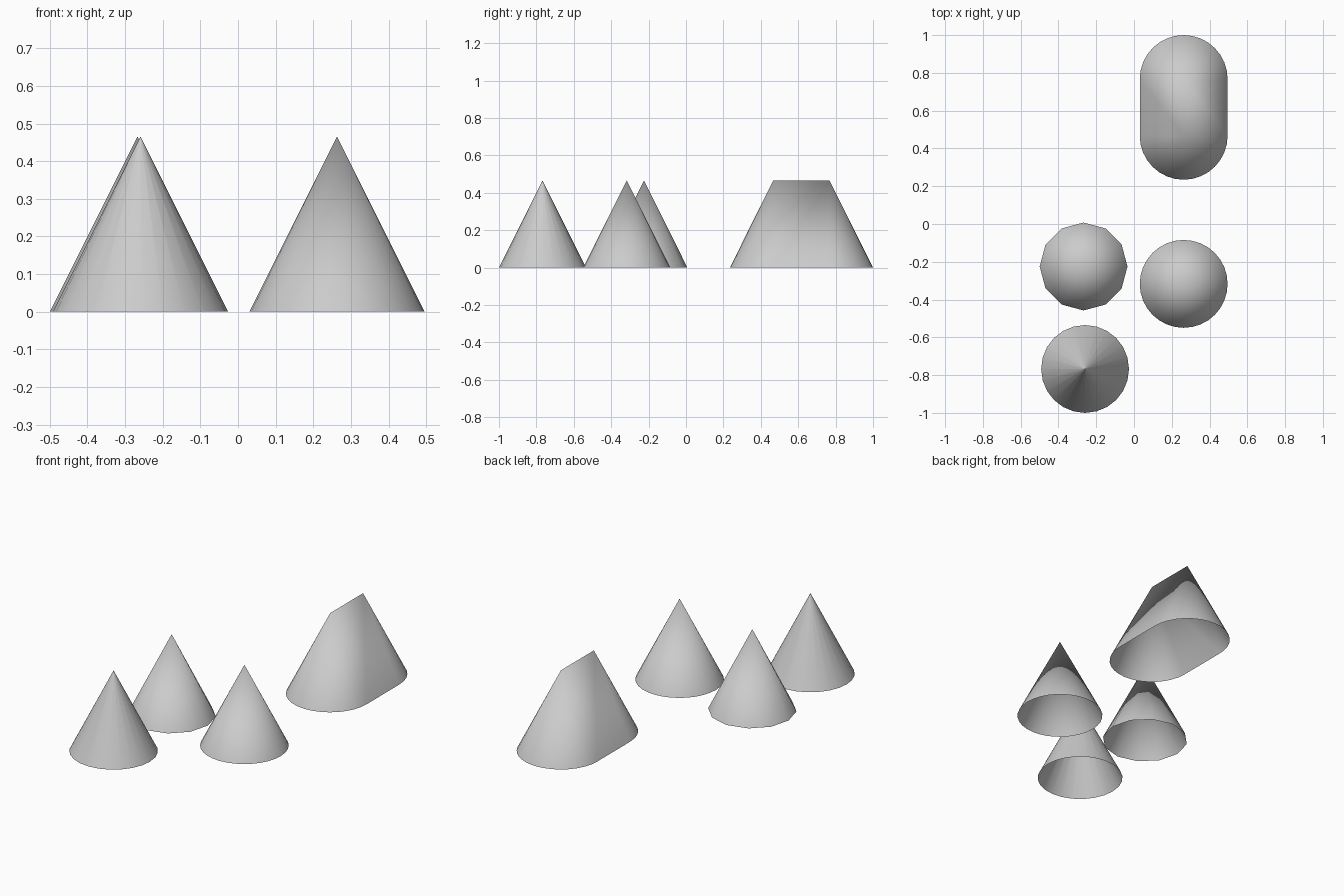
import bpy
import math

if "Cube" in bpy.data.objects:
    bpy.data.objects.remove(bpy.data.objects["Cube"])

R, H = 0.2325, 0.466   # shared base radius and height


def add_object(name, verts, faces):
    mesh = bpy.data.meshes.new(name)
    mesh.from_pydata(verts, [], faces)
    mesh.shade_smooth()
    obj = bpy.data.objects.new(name, mesh)
    bpy.context.collection.objects.link(obj)
    return obj


def arc(cx, cy, count, start, step):
    return [(cx + R * math.cos(start + i * step), cy + R * math.sin(start + i * step), 0)
            for i in range(count)]


def cone(name, cx, cy, sides, split_tip=False):
    """Open-bottomed cone; split_tip gives every side its own tip for a crisp point."""
    rim = arc(cx, cy, sides, 0, 2 * math.pi / sides)
    tips = [(cx, cy, H)] * (sides if split_tip else 1)
    faces = [(i, (i + 1) % sides, sides + (i if split_tip else 0)) for i in range(sides)]
    return add_object(name, rim + tips, faces)


def ridge_cone(name, cx, y0, y1, half):
    """Open-bottomed cone stretched along y into a ridge."""
    step = math.pi / half
    n = half + 1
    back = arc(cx, y1, n, 0, step)
    front = arc(cx, y0, n, math.pi, step)
    a, b = 2 * n, 2 * n + 1   # back and front ridge ends
    faces = [(i, i + 1, a) for i in range(half)]
    faces += [(n + i, n + i + 1, b) for i in range(half)]
    faces += [(half, n, b, a), (2 * n - 1, 0, a, b)]
    return add_object(name, back + front + [(cx, y1, H), (cx, y0, H)], faces)


# Three round cones
cone("crisp_cone", -0.259, -0.7675, 24, split_tip=True)
cone("twelve_sided_cone", -0.267, -0.225, 12)
cone("smooth_cone", 0.263, -0.317, 32)

# Stretched cone with a ridge
ridge_cone("ridge_cone", 0.263, 0.467, 0.7675, 16)
